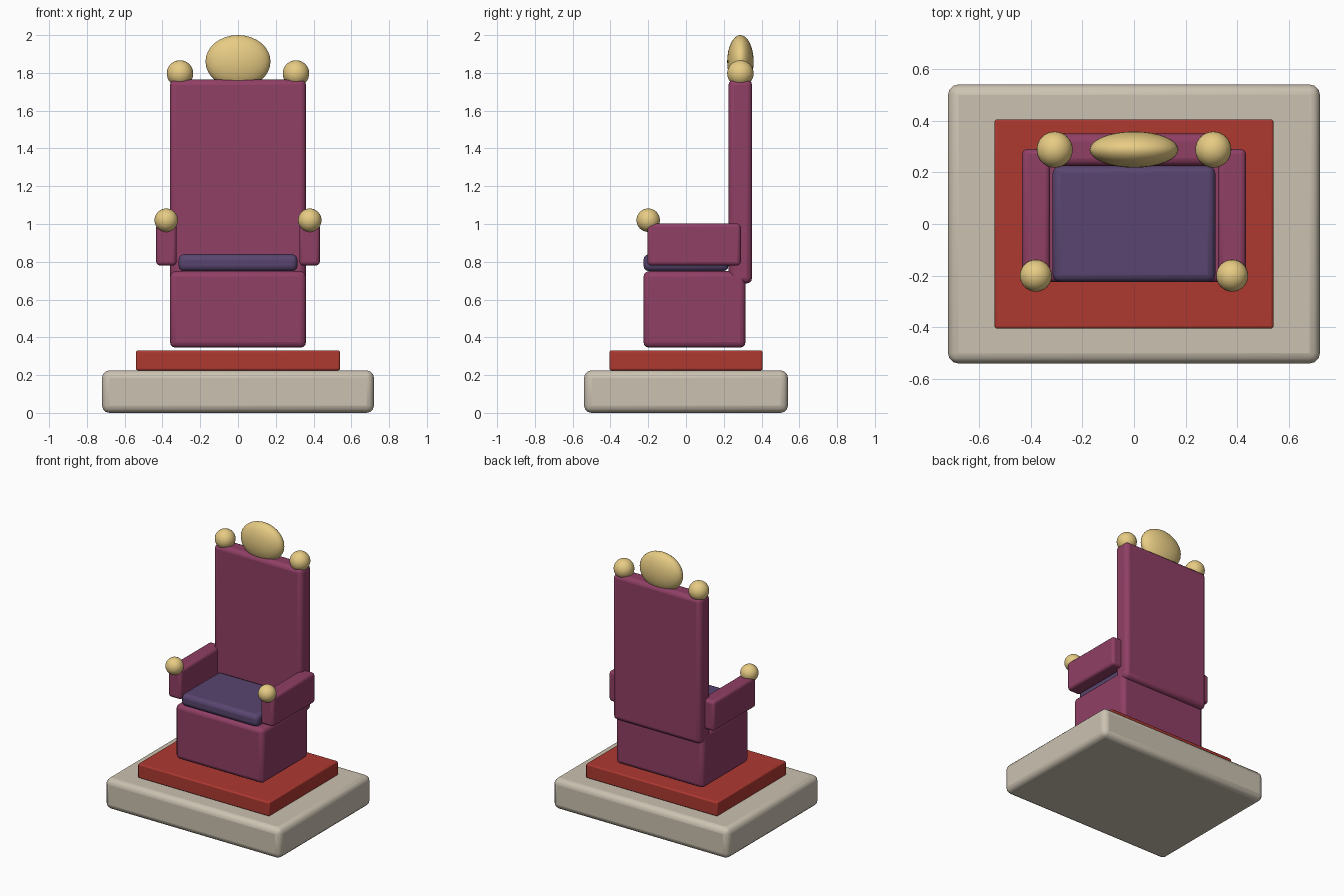
import bpy
import math

if "Cube" in bpy.data.objects:
    bpy.data.objects.remove(bpy.data.objects["Cube"])


def material(name, rgb):
    m = bpy.data.materials.new(name)
    m.diffuse_color = (*rgb, 1)
    m.use_nodes = True
    m.node_tree.nodes["Principled BSDF"].inputs["Base Color"].default_value = m.diffuse_color
    return m


STONE = material("stone", (0.60, 0.54, 0.44))
CARPET = material("red_carpet", (0.42, 0.04, 0.03))
VELVET = material("velvet", (0.28, 0.05, 0.13))
CUSHION = material("cushion_cloth", (0.10, 0.06, 0.16))
GOLD = material("gold", (0.80, 0.60, 0.23))


def finish(name, mat):
    ob = bpy.context.object
    ob.name = name
    ob.data.materials.append(mat)
    bpy.ops.object.shade_smooth_by_angle(angle=math.radians(40))
    return ob


def box(name, x, y, z, bevel, mat):
    """Rounded box from (min, max) ranges on each axis."""
    bpy.ops.mesh.primitive_cube_add(size=1, location=[sum(r) / 2 for r in (x, y, z)])
    bpy.context.object.scale = [r[1] - r[0] for r in (x, y, z)]
    bpy.ops.object.transform_apply(location=False, rotation=False, scale=True)
    ob = finish(name, mat)
    mod = ob.modifiers.new("rounding", "BEVEL")
    mod.width = bevel
    mod.segments = 3
    mod.limit_method = "ANGLE"


def ball(name, loc, radii, mat):
    bpy.ops.mesh.primitive_uv_sphere_add(segments=32, ring_count=16, radius=1, location=loc)
    bpy.context.object.scale = radii
    bpy.ops.object.transform_apply(location=False, rotation=False, scale=True)
    finish(name, mat)


# stepped platform
box("dais", (-0.72, 0.72), (-0.54, 0.54), (0, 0.225), 0.04, STONE)
box("carpet_step", (-0.54, 0.54), (-0.405, 0.405), (0.225, 0.33), 0.01, CARPET)

# chair body
box("seat_base", (-0.36, 0.36), (-0.225, 0.315), (0.345, 0.75), 0.03, VELVET)
box("seat_cushion", (-0.315, 0.315), (-0.225, 0.225), (0.75, 0.84), 0.03, CUSHION)
box("backrest", (-0.36, 0.36), (0.225, 0.35), (0.685, 1.765), 0.03, VELVET)

# armrests and gold knobs on both sides
for side, s in (("left", -1), ("right", 1)):
    box("armrest_" + side, sorted((s * 0.325, s * 0.433)), (-0.205, 0.29),
        (0.78, 1.003), 0.02, VELVET)
    ball("armrest_knob_" + side, (s * 0.38, -0.2, 1.02), (0.062,) * 3, GOLD)
    ball("backrest_knob_" + side, (s * 0.307, 0.288, 1.797), (0.07,) * 3, GOLD)

# oval crest on top of the backrest
ball("crest", (0, 0.288, 1.86), (0.172, 0.07, 0.14), GOLD)
